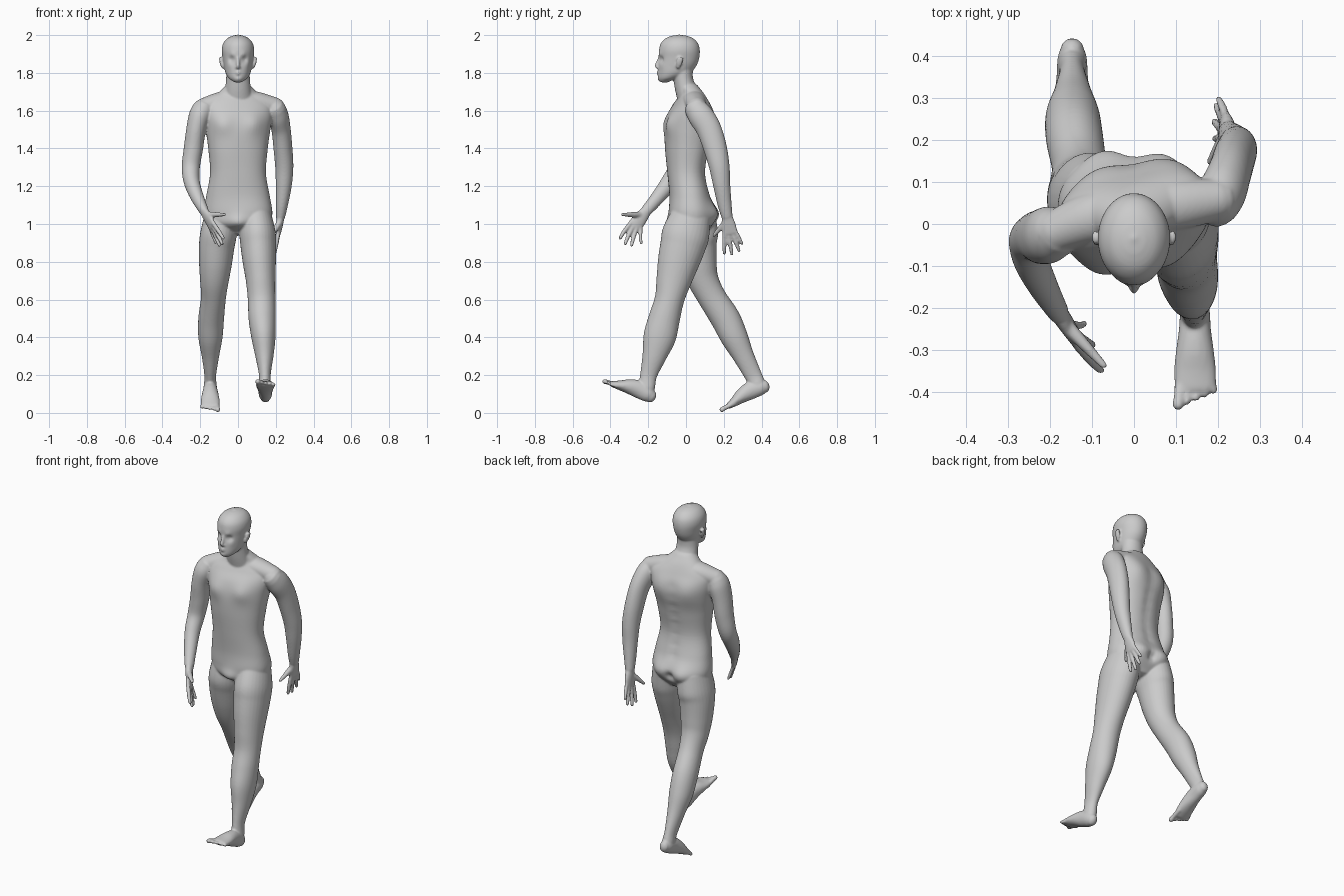
import bpy, bmesh, math
from mathutils import Vector

bm = bmesh.new()


def spline(keys, sub):
    """Catmull-Rom samples through the keys (position, radii, yaw)."""
    k = [list(q) + [0] * (6 - len(q)) for q in keys]
    k = [k[0]] + k + [k[-1]]
    out = []
    for i in range(1, len(k) - 2):
        for j in range(sub):
            t = j / sub
            out.append([0.5 * (2 * b + (c - a) * t + (2 * a - 5 * b + 4 * c - d) * t * t
                               + (3 * b - a - 3 * c + d) * t ** 3)
                        for a, b, c, d in zip(*k[i - 1:i + 3])])
    return out + [k[-1]]


def tube(keys, ref=(1, 0, 0), flat=False, n=32, sub=6, power=2.0):
    """Closed round-ended loft; each key is x, y, z, side radius, depth radius, yaw."""
    s = spline(keys, sub)
    pos = [Vector(q[:3]) for q in s]
    rings = []
    for i, q in enumerate(s):
        t = (pos[min(i + 1, len(s) - 1)] - pos[max(i - 1, 0)]).normalized()
        if flat:
            t = Vector((0, 0, 1))
        rings.append((pos[i], t, q[3], q[4], q[5]))
    for end, sign in ((0, -1), (-1, 1)):
        p, t, a, b, yaw = rings[end]
        r = min(a, b) * (0.3 if flat else 0.9)
        for deg in (30, 60, 82):
            g = math.radians(deg)
            ring = (p + t * sign * r * math.sin(g), t, a * math.cos(g), b * math.cos(g), yaw)
            rings.insert(0, ring) if sign < 0 else rings.append(ring)
    loops = []
    for p, t, a, b, yaw in rings:
        w = math.radians(yaw)
        u = Vector((math.cos(w), math.sin(w), 0)) if flat else Vector(ref)
        u = (u - t * u.dot(t)).normalized()
        v = t.cross(u)
        loop = []
        for j in range(n):
            c, d = math.cos(math.tau * j / n), math.sin(math.tau * j / n)
            c = math.copysign(abs(c) ** (2 / power), c)
            d = math.copysign(abs(d) ** (2 / power), d)
            loop.append(bm.verts.new(p + u * a * c + v * b * d))
        loops.append(loop)
    for l0, l1 in zip(loops, loops[1:]):
        for j in range(n):
            bm.faces.new((l0[j], l0[(j + 1) % n], l1[(j + 1) % n], l1[j]))
    bm.faces.new(loops[0][::-1])
    bm.faces.new(loops[-1])
    return [v for loop in loops for v in loop]


def bump(verts, centre, radius, push):
    """Soft push of the surface around a point."""
    c = Vector(centre)
    for v in verts:
        v.co.y += push * math.exp(-((v.co - c).length / radius) ** 2)


# Torso, turned against the hips
torso = tube([(0, .04, .96, .09, .07, -5), (0, .03, 1.0, .165, .11, -5), (0, .033, 1.06, .182, .122, -5),
              (0, .02, 1.15, .168, .108, 0), (0, .002, 1.27, .148, .1, 4), (0, .005, 1.4, .158, .113, 10),
              (0, .015, 1.5, .172, .122, 12), (0, .023, 1.58, .185, .112, 12), (0, .03, 1.64, .18, .085, 12),
              (0, .03, 1.69, .11, .062, 10), (0, .01, 1.73, .068, .054, 5)],
             flat=True, n=64, power=2.25)
for s in (-1, 1):
    bump(torso, (s * .075, .15, 1.05), .06, .022)             # buttock
    bump(torso, (s * .085, -.1 + s * .02, 1.53), .055, -.016)  # chest muscle
    bump(torso, (s * .09, .13 + s * .02, 1.55), .07, .014)    # shoulder blade
for i in range(8):
    bump(torso, (0, .12, 1.15 + i * .06), .03, -.007)         # spine groove
bump(torso, (0, .17, 1.03), .025, -.025)
bump(torso, (0, -.09, 1.0), .045, -.02)

# Shoulder yoke and neck
tube([(-.19, -.02, 1.612, .05, .05), (-.1, .015, 1.645, .06, .052), (0, .03, 1.665, .06, .05),
      (.1, .045, 1.648, .06, .052), (.2, .058, 1.618, .05, .05)], ref=(0, 1, 0))
tube([(0, .02, 1.66, .08, .065), (0, -.003, 1.72, .068, .056), (0, -.015, 1.77, .063, .052),
      (0, -.02, 1.83, .062, .058)])

# Head
head = tube([(0, -.112, 1.757, .028, .028), (0, -.09, 1.772, .049, .056), (0, -.062, 1.8, .066, .086),
             (0, -.045, 1.84, .075, .101), (0, -.037, 1.88, .081, .107), (0, -.035, 1.92, .086, .108),
             (0, -.035, 1.955, .079, .099), (0, -.035, 1.982, .058, .074), (0, -.035, 1.996, .03, .04),
             (0, -.035, 2.0, .009, .012)], flat=True, n=96, sub=8)
for s in (-1, 1):
    bump(head, (s * .034, -.135, 1.87), .017, .016)     # eye socket
    bump(head, (s * .034, -.128, 1.868), .009, -.006)   # eye
    bump(head, (s * .03, -.14, 1.895), .016, -.005)     # brow
    bump(head, (s * .045, -.12, 1.838), .02, -.004)     # cheek
    tube([(s * .08, -.043, 1.828, .007, .009), (s * .09, -.035, 1.855, .008, .017),
          (s * .094, -.03, 1.88, .006, .016)], n=16)    # ear
    tube([(s * .006, -.147, 1.828, .007, .009), (s * .01, -.144, 1.828, .007, .008)],
         ref=(0, 0, 1), n=12)                           # nostril
bump(head, (0, -.145, 1.772), .02, -.006)               # chin
bump(head, (0, -.15, 1.785), .012, .006)
tube([(0, -.138, 1.885, .008, .008), (0, -.149, 1.855, .009, .01), (0, -.157, 1.836, .011, .009),
      (0, -.15, 1.828, .01, .007)], n=16)               # nose
for z in (1.795, 1.805):                                # lips
    tube([(-.024, -.136, 1.8, .003, .003), (0, -.15, z, .006, .005), (.024, -.136, 1.8, .003, .003)],
         ref=(0, 0, 1), n=12)

# Legs: left strides forward, right trails behind
tube([(.09, .03, 1.05, .085, .105), (.103, .0, .95, .096, .125), (.108, -.018, .88, .094, .12),
      (.113, -.04, .8, .088, .11), (.12, -.065, .7, .078, .093), (.125, -.088, .6, .073, .078),
      (.128, -.115, .5, .072, .083), (.135, -.14, .4, .064, .086), (.14, -.168, .3, .048, .064),
      (.142, -.198, .2, .031, .045), (.143, -.208, .13, .034, .043), (.143, -.21, .1, .028, .03)])
tube([(-.09, .05, 1.05, .085, .105), (-.103, .05, .95, .096, .12), (-.113, .055, .88, .094, .108),
      (-.12, .07, .78, .086, .094), (-.125, .092, .7, .076, .082), (-.13, .138, .61, .066, .075),
      (-.142, .208, .5, .068, .078), (-.146, .256, .4, .064, .072), (-.146, .305, .3, .046, .056),
      (-.147, .355, .2, .031, .046), (-.147, .378, .15, .033, .042), (-.147, .385, .125, .025, .028)])


def foot(x, heel_y, heel_z, pitch, inner):
    c, s = math.cos(math.radians(pitch)), math.sin(math.radians(pitch))

    def at(along, up, side, a, b):
        k = 1.05
        return (x + side, heel_y - along * k * c + up * s, heel_z + along * k * s + up * c, a, b)
    tube([at(.018, .042, 0, .028, .034), at(.04, .046, 0, .035, .042), at(.09, .05, 0, .038, .047),
          at(.14, .042, 0, .045, .039), at(.185, .028, 0, .05, .026), at(.222, .018, 0, .048, .016)])
    for i in range(5):
        side = inner * (.038 - i * .02)
        tip = .263 - i * .009
        r = .014 if i == 0 else .0098
        tube([at(.19, .02, side * .9, r, r), at(tip - .025, .017, side, r * .9, r * .9),
              at(tip, .013, side * 1.05, r, r)], n=12, sub=4)


foot(.145, -.185, .04, 24.5, -1)
foot(-.147, .45, .108, -22, 1)

# Arms: right swings forward, left swings back
tube([(-.185, -.02, 1.605, .058, .06), (-.203, -.026, 1.57, .058, .068), (-.222, -.03, 1.5, .052, .065),
      (-.236, -.03, 1.4, .051, .058), (-.25, -.042, 1.3, .048, .05), (-.244, -.088, 1.22, .042, .046),
      (-.215, -.15, 1.14, .035, .037), (-.18, -.21, 1.07, .025, .03)])
tube([(.195, .05, 1.61, .056, .06), (.212, .08, 1.57, .056, .068), (.228, .122, 1.5, .051, .066),
      (.238, .155, 1.4, .05, .062), (.245, .177, 1.3, .048, .054), (.242, .19, 1.2, .042, .045),
      (.232, .205, 1.1, .032, .037), (.225, .217, 1.04, .025, .03)])


def hand(wrist, index, little, tips, thumb):
    w, a, b = Vector(wrist), Vector(index), Vector(little)
    mid, across = (a + b) / 2, (a - b)
    tube([(*w, .028, .022), (*w.lerp(mid, .5), .038, .018), (*mid, .041, .013)], ref=across, n=24)
    for i, tip in enumerate(tips):
        base, end = a.lerp(b, i / 3), Vector(tip)
        r = .0115 if i < 3 else .01
        tube([(*base.lerp(w, .15), r, r), (*base.lerp(end, .5), r, r), (*base.lerp(end, .93), r * .8, r * .8)],
             ref=across, n=12, sub=4)
    end = Vector(thumb)
    root = w.lerp(a, .3)
    tube([(*root, .018, .018), (*root.lerp(end, .5), .014, .014), (*root.lerp(end, .94), .009, .009)],
         ref=across, n=12, sub=4)


hand((-.18, -.21, 1.07), (-.125, -.305, .998), (-.145, -.245, .972),
     [(-.075, -.352, .92), (-.08, -.325, .888), (-.095, -.29, .88), (-.115, -.237, .893)],
     (-.066, -.343, 1.05))
hand((.225, .217, 1.04), (.212, .202, .945), (.218, .264, .96),
     [(.193, .203, .837), (.19, .245, .832), (.195, .284, .852), (.2, .3, .89)],
     (.178, .143, .935))

# Fuse everything into one smooth skin
bmesh.ops.recalc_face_normals(bm, faces=bm.faces)
mesh = bpy.data.meshes.new("walking_figure")
bm.to_mesh(mesh)
bm.free()
body = bpy.data.objects.new("walking_figure", mesh)
bpy.context.collection.objects.link(body)
skin = body.modifiers.new("skin", 'REMESH')
skin.mode = 'VOXEL'
skin.voxel_size = .0055
skin.use_smooth_shade = True
soft = body.modifiers.new("soften", 'SMOOTH')
soft.factor = .5
soft.iterations = 5
